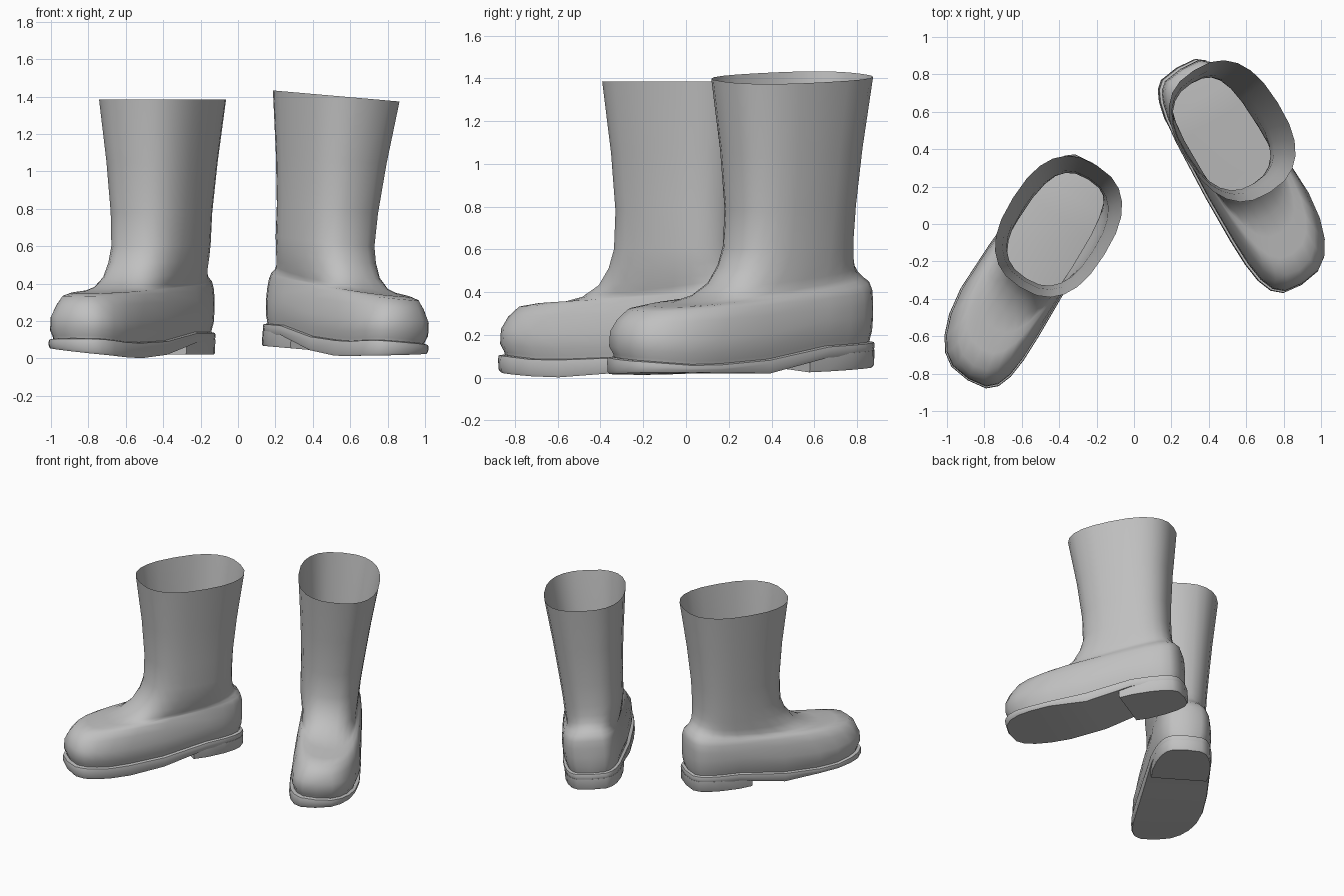
import bpy, bmesh, math
from mathutils import Matrix, Vector

cube = bpy.data.objects.get("Cube")
if cube:
    bpy.data.objects.remove(cube, do_unlink=True)

rubber = bpy.data.materials.new("grey_rubber")
rubber.use_nodes = True
GREY = (0.53, 0.53, 0.53, 1)
rubber.diffuse_color = GREY
rubber.node_tree.nodes["Principled BSDF"].inputs["Base Color"].default_value = GREY

N = 24            # points round each ring
FOOT = 0.36       # distance of the foot's long axis from the origin
HEEL_FRONT = 0.27
HEEL_HALF = 0.205


def curve(points, u):
    """Smoothly blended height along the foot."""
    for (a, za), (b, zb) in zip(points, points[1:]):
        if u <= b:
            t = max(0, (u - a) / (b - a))
            return za + (zb - za) * t * t * (3 - 2 * t)
    return points[-1][1]


def sole_top(p):
    return curve([(0.2, 0.14), (0.58, 0.09), (0.85, 0.085), (1.18, 0.108)], p.x)


def sole_bottom(p):
    # the forefoot lifts towards the toe and the outer edge
    outer = curve([(0.4, 0), (0.8, 0.1)], p.x) * max(0, p.y - 0.14)
    return curve([(0.25, 0.085), (0.6, 0.006), (0.8, 0.001), (1.18, 0.02)], p.x) + outer


def ring(back, front, w_back, w_front, height, p_back=4, p_front=3, centre=FOOT):
    """Egg-shaped loop; height is a function of the point and its 0-1 position."""
    loop = []
    for i in range(N):
        a = 2 * math.pi * i / N
        c, s = math.cos(a), math.sin(a)
        power = p_front if c > 0 else p_back
        c = math.copysign(abs(c) ** (2 / power), c)
        s = math.copysign(abs(s) ** (2 / power), s)
        t = (1 + c) / 2
        u = back + (front - back) * t
        skew = -0.045 * max(0, (u - 0.7) / 0.46) ** 2
        p = Vector((u, centre + skew + s * (w_back + (w_front - w_back) * t), 0))
        p.z = height(p, t)
        loop.append(p)
    return loop


def loft(name, rings, place, cap_top):
    """Skin the loops and close the ends with strips across the foot."""
    bm = bmesh.new()
    loops = [[bm.verts.new(place @ p) for p in r] for r in rings]
    for a, b in zip(loops, loops[1:]):
        for i in range(N):
            j = (i + 1) % N
            bm.faces.new((a[i], a[j], b[j], b[i]))
    for loop in [loops[0]] + ([loops[-1]] if cap_top else []):
        for i in range(N // 2):
            corners = [loop[i], loop[i + 1], loop[(N - i - 1) % N], loop[(N - i) % N]]
            bm.faces.new(list(dict.fromkeys(corners)))
    bmesh.ops.recalc_face_normals(bm, faces=bm.faces)
    mesh = bpy.data.meshes.new(name)
    bm.to_mesh(mesh)
    bm.free()
    mesh.materials.append(rubber)
    obj = bpy.data.objects.new(name, mesh)
    bpy.context.collection.objects.link(obj)
    bpy.ops.object.select_all(action="DESELECT")
    obj.select_set(True)
    bpy.context.view_layer.objects.active = obj
    bpy.ops.object.shade_smooth_by_angle(angle=math.radians(50))


def above_sole(d):
    return lambda p, t: sole_top(p) + d


def under_sole(d):
    return lambda p, t: sole_bottom(p) + d


def slope(z_back, z_front):
    return lambda p, t: z_back + (z_front - z_back) * t ** 0.6


def upper_rings():
    # foot: offset above sole, back, front, back width, front width
    foot = [(-0.01, -0.135, 1.15, 0.185, 0.24), (0.015, -0.14, 1.155, 0.19, 0.245),
            (0.05, -0.148, 1.172, 0.2, 0.26), (0.12, -0.152, 1.168, 0.205, 0.258)]
    rings = [ring(b, f, wb, wf, above_sole(d)) for d, b, f, wb, wf in foot]
    # instep and ankle: back height, front height, ..., roundness, axis distance
    instep = [(0.33, 0.285, -0.152, 1.145, 0.205, 0.24, 4, 0.36),
              (0.385, 0.332, -0.15, 1.095, 0.203, 0.215, 3.8, 0.36),
              (0.425, 0.347, -0.14, 1.0, 0.2, 0.2, 3.4, 0.357),
              (0.45, 0.352, -0.115, 0.87, 0.193, 0.193, 3, 0.352),
              (0.475, 0.375, -0.095, 0.76, 0.193, 0.193, 2.8, 0.345),
              (0.5, 0.43, -0.082, 0.66, 0.198, 0.198, 2.6, 0.34),
              (0.55, 0.51, -0.075, 0.595, 0.208, 0.208, 2.5, 0.335),
              (0.62, 0.6, -0.072, 0.56, 0.215, 0.212, 2.5, 0.332)]
    rings += [ring(b, f, wb, wf, slope(zb, zf), k, 2.6, v) for zb, zf, b, f, wb, wf, k, v in instep]
    # shaft: height, back, front, width
    shaft = [(0.78, -0.08, 0.552, 0.225), (1.05, -0.11, 0.57, 0.25), (1.385, -0.16, 0.61, 0.288)]
    return rings + [ring(b, f, w, w, slope(z, z), 2.5, 2.5, 0.335) for z, b, f, w in shaft]


def sole_rings():
    return [ring(-0.15, 1.17, 0.198, 0.262, under_sole(0)),
            ring(-0.157, 1.178, 0.203, 0.268, under_sole(0.012)),
            ring(-0.16, 1.18, 0.207, 0.27, above_sole(-0.02)),
            ring(-0.157, 1.177, 0.205, 0.267, above_sole(-0.004)),
            ring(-0.14, 1.16, 0.19, 0.25, above_sole(0))]


def heel_rings():
    # the sole outline cut straight across at the heel front
    rings = []
    for inset, z in ((0.008, 0.02), (0.002, 0.03), (0.001, 0.1)):
        loop = ring(-0.16 + inset, 1.17, 0.206 - inset, 0.268 - inset, slope(z, z))
        for p in loop:
            p.x = min(p.x, HEEL_FRONT)
            p.y = FOOT + max(-HEEL_HALF, min(HEEL_HALF, p.y - FOOT))
        # spread the cut points evenly over the straight front edge
        front = [i for i in range(-N // 2, N // 2) if loop[i].x >= HEEL_FRONT]
        for i in front:
            loop[i].y = FOOT + (HEEL_HALF - inset) * i / max(front)
        rings.append(loop)
    return rings


# the foot points outwards; the left boot is mirrored, moved back and tipped
turn = math.radians(32)
s, c = math.sin(turn), math.cos(turn)
right_place = Matrix(((-s, -c, 0, 0), (-c, s, 0, 0), (0, 0, 1, 0), (0, 0, 0, 1)))
pivot = Vector((0.67, 0, 0))
tip = (Matrix.Translation(pivot + Vector((0, 0.51, 0))) @ Matrix.Rotation(math.radians(5), 4, "Y")
       @ Matrix.Translation(-pivot))
left_place = tip @ Matrix.Scale(-1, 4, (1, 0, 0)) @ right_place

for side, place in (("right", right_place), ("left", left_place)):
    loft(side + "_boot_upper", upper_rings(), place, False)
    loft(side + "_boot_sole", sole_rings(), place, True)
    loft(side + "_boot_heel", heel_rings(), place, True)
